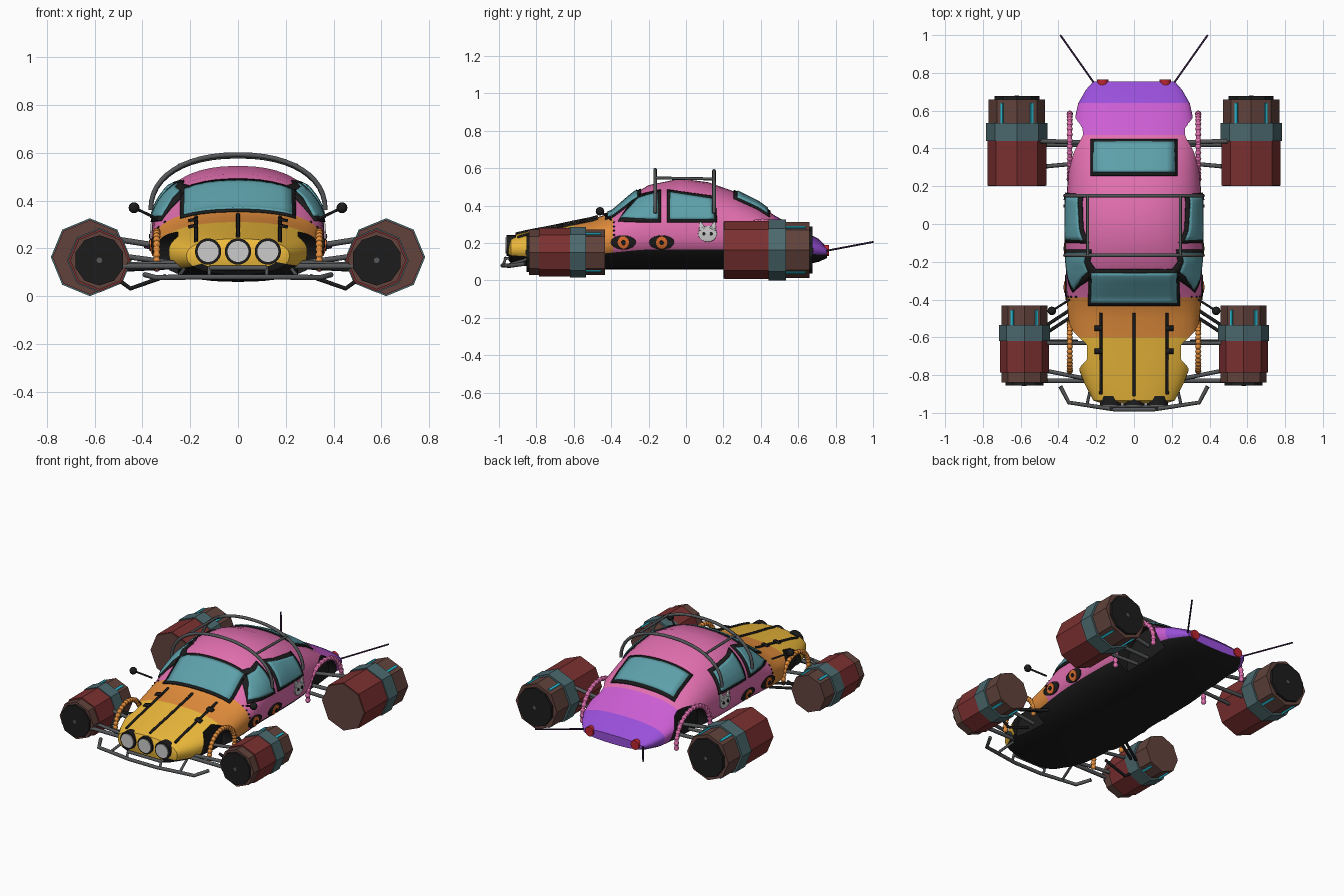
import bpy, bmesh, math
from mathutils import Vector
from mathutils.bvhtree import BVHTree

if "Cube" in bpy.data.objects:
    bpy.data.objects.remove(bpy.data.objects["Cube"])

def mat(name, *c):
    m = bpy.data.materials.new(name)
    m.diffuse_color = (*c, 1)
    m.use_nodes = True
    m.node_tree.nodes["Principled BSDF"].inputs["Base Color"].default_value = m.diffuse_color
    return m
BLACK = mat("black", .012, .012, .012); DARK = mat("dark_metal", .09, .095, .1)
YELLOW = mat("yellow", .87, .5, .045); ORANGE = mat("orange", .77, .27, .045)
PINK = mat("pink", .76, .16, .43); MAGENTA = mat("magenta", .6, .11, .65)
PURPLE = mat("purple", .32, .08, .7); GLASS = mat("glass", .11, .35, .4)
BROWN = mat("brown", .12, .055, .045); RED = mat("dark_red", .2, .03, .03)
TEAL = mat("teal", .07, .14, .155); CYAN = mat("cyan", .02, .5, .65)
LENS = mat("lens", .55, .56, .56); WHITE = mat("white", .8, .8, .8)
LAMP = mat("lamp_red", .5, .02, .03); RUST = mat("rust_orange", .8, .17, .03)

def mesh_obj(name, verts, faces, mats):
    me = bpy.data.meshes.new(name)
    me.from_pydata(verts, [], faces)
    bm = bmesh.new(); bm.from_mesh(me)
    bmesh.ops.remove_doubles(bm, verts=bm.verts, dist=1e-5)
    bmesh.ops.recalc_face_normals(bm, faces=bm.faces)
    bm.to_mesh(me); bm.free()
    for m in mats: me.materials.append(m)
    ob = bpy.data.objects.new(name, me)
    bpy.context.collection.objects.link(ob)
    return ob

def smooth(ob, a=35):
    bpy.ops.object.select_all(action='DESELECT')
    ob.select_set(True); bpy.context.view_layer.objects.active = ob
    bpy.ops.object.shade_smooth_by_angle(angle=math.radians(a))

def cyl(name, loc, r, depth, m, n=24, axis='Y', r2=None):
    rot = {'X': (0, math.pi/2, 0), 'Y': (math.pi/2, 0, 0), 'Z': (0, 0, 0)}[axis]
    bpy.ops.mesh.primitive_cone_add(vertices=n, radius1=r, radius2=r if r2 is None else r2,
                                    depth=depth, location=loc, rotation=rot)
    ob = bpy.context.object; ob.name = name
    ob.data.materials.append(m)
    if n > 10: smooth(ob)
    return ob

def ball(name, loc, r, m, n=12):
    bpy.ops.mesh.primitive_uv_sphere_add(segments=n, ring_count=max(4, n//2), radius=r, location=loc)
    ob = bpy.context.object; ob.name = name
    ob.data.materials.append(m); smooth(ob, 60)
    return ob

def tube(name, pts, r, m, mirror=False):
    for s in ((1, -1) if mirror else (1,)):
        cu = bpy.data.curves.new(name, 'CURVE'); cu.dimensions = '3D'
        cu.bevel_depth = r; cu.bevel_resolution = 2; cu.use_fill_caps = True
        sp = cu.splines.new('POLY'); sp.points.add(len(pts) - 1)
        for p, q in zip(sp.points, pts): p.co = (q[0]*s, q[1], q[2], 1)
        cu.materials.append(m)
        bpy.context.collection.objects.link(bpy.data.objects.new(name, cu))

# body shell: stations of y, half width, bottom, widest height, top
ST = [(-.95, .17, .11, .17, .215), (-.935, .215, .09, .17, .24), (-.84, .265, .075, .17, .262),
      (-.72, .31, .065, .18, .284), (-.6, .335, .06, .19, .31), (-.5, .348, .06, .2, .33),
      (-.39, .357, .06, .22, .365), (-.28, .36, .06, .24, .46), (-.2, .36, .06, .25, .51),
      (-.03, .362, .06, .25, .545), (.12, .36, .06, .25, .525), (.26, .348, .06, .25, .475),
      (.38, .337, .06, .24, .415), (.47, .327, .065, .22, .35), (.56, .313, .075, .21, .30),
      (.64, .295, .085, .19, .258), (.71, .255, .1, .17, .222), (.755, .215, .12, .155, .178)]
N = 48
spow = lambda v, p: math.copysign(abs(v)**p, v)
verts, faces = [], []
for y, w, zb, zm, zt in ST:
    for k in range(N):
        a = 2*math.pi*k/N
        e = 2/2.35
        h = zt - zm if math.sin(a) > 0 else zm - zb
        verts.append((w*spow(math.cos(a), e), y, zm + h*spow(math.sin(a), e)))
for i in range(len(ST) - 1):
    for k in range(N):
        j = (k + 1) % N
        faces.append((i*N + k, i*N + j, i*N + N + j, i*N + N + k))
faces += [tuple(range(N)), tuple(range((len(ST) - 1)*N, len(ST)*N))]
body = mesh_obj("body_shell", verts, faces, [BLACK, YELLOW, ORANGE, PINK, MAGENTA, PURPLE])
for i, f in enumerate(body.data.polygons):
    y = f.center.y
    under = i < len(faces) - 2 and N*.57 <= i % N < N*.93
    f.material_index = 0 if under else 1 + sum(y > t for t in (-.6, -.39, .47, .64))
bvh = BVHTree.FromPolygons([v.co.copy() for v in body.data.vertices],
                           [tuple(p.vertices) for p in body.data.polygons])

def drop(a, b, side, off):
    # side 0: from above at (x, y); side +-1: from the side at (y, z)
    o, d = (Vector((a, b, 2)), Vector((0, 0, -1))) if side == 0 else (Vector((2*side, a, b)), Vector((-side, 0, 0)))
    p, n = bvh.ray_cast(o, d)[:2]
    if p is None: p, n = bvh.find_nearest(o + d*1.6)[:2]
    if n.dot(d) > 0: n = -n
    return p + n*off

def patch(name, fn, side, off, m, n=10):
    vs = [drop(*fn(i/n, j/n), side, off) for i in range(n + 1) for j in range(n + 1)]
    fs = [(i*(n+1) + j, i*(n+1) + j + 1, (i+1)*(n+1) + j + 1, (i+1)*(n+1) + j) for i in range(n) for j in range(n)]
    ob = mesh_obj(name, vs, fs, [m])
    sol = ob.modifiers.new("thickness", 'SOLIDIFY'); sol.thickness = .008; sol.offset = 0
    smooth(ob)

def quad(c, grow=0):
    m = Vector((sum(p[0] for p in c)/4, sum(p[1] for p in c)/4))
    q = []
    for p in c:
        d = Vector(p) - m
        q.append(Vector(p) + Vector((math.copysign(grow, d.x), math.copysign(grow, d.y))))
    return lambda u, v: (q[0].lerp(q[1], u)).lerp(q[3].lerp(q[2], u), v)

def disc(a, b, ra, rb):
    return lambda u, v: (a + ra*u*math.cos(2*math.pi*v), b + rb*u*math.sin(2*math.pi*v))

def window(name, c, side):
    patch(name + "_frame", quad(c, .016), side, .004, BLACK)
    patch(name + "_glass", quad(c), side, .010, GLASS)

# windows
window("windshield", [(-.225, -.415), (.225, -.415), (.222, -.255), (-.222, -.255)], 0)
window("rear_window", [(-.212, .27), (.212, .27), (.212, .43), (-.212, .43)], 0)
for s in (1, -1):
    window("front_side_window", [(-.345, .33), (-.15, .325), (-.15, .465), (-.25, .435)], s)
    window("rear_side_window", [(-.085, .325), (.15, .325), (.14, .43), (-.085, .465)], s)
    # round side vents and face badge
    for y in (-.335, -.13):
        patch("vent_plate", disc(y, .205, .067, .036), s, .003, BLACK, 20)
        patch("vent_ring", disc(y, .205, .031, .031), s, .008, RUST, 16)
        patch("vent_hub", disc(y, .205, .012, .012), s, .012, BLACK, 12)
    patch("badge_face", disc(.115, .25, .05, .042), s, .004, WHITE, 20)
    for d in (-1, 1):
        patch("badge_ear", quad([(.115 + d*.046, .262), (.115 + d*.01, .28), (.115 + d*.034, .312), (.115 + d*.042, .31)]), s, .004, WHITE, 4)
        patch("badge_eye", disc(.115 + d*.02, .25, .008, .009), s, .009, BLACK, 10)
    # rivet line between the doors
    for k in range(6):
        ball("door_rivet", drop(-.385, .2 + k*.022, s, 0), .006, BLACK, 6)
    # hood latches
    for y in (-.55, -.67):
        patch("hood_latch", quad([(s*.165, y-.014), (s*.205, y-.014), (s*.205, y+.014), (s*.165, y+.014)]), 0, .014, BLACK, 2)
# hood straps
for x, y0 in ((0, -.91), (.175, -.9), (-.175, -.9)):
    tube("hood_strap", [drop(x, y0 + (-.47 - y0)*k/10, 0, .003) for k in range(11)], .008, BLACK)

# wheel arches cut out of the body, with beaded lips
for y, z, r, m in ((-.65, .14, .13, ORANGE), (.41, .14, .175, PINK)):
    for s in (1, -1):
        c = cyl("arch_cutter", (s*.4, y, z), r, .3, BLACK, 32, 'X')
        mod = body.modifiers.new("arch", 'BOOLEAN'); mod.object = c; mod.operation = 'DIFFERENCE'; mod.solver = 'EXACT'
        bpy.context.view_layer.objects.active = body
        bpy.ops.object.modifier_apply(modifier=mod.name)
        bpy.data.objects.remove(c)
    arc = [(.34, y + r*math.cos(t), z + r*math.sin(t)) for t in [math.pi*(-.04 + 1.08*k/18) for k in range(19)]]
    tube("arch_lip", arc, .012, m, True)
    for p in arc:
        for s in (1, -1): ball("arch_bead", (s*p[0], p[1], p[2]), .0165, m, 8)
smooth(body)

# barrel wheels: sections of y start, y end, radius, material
def barrel(name, x, z, secs, cap, stripe, r):
    for s in (1, -1):
        for y0, y1, rad, m in secs:
            cyl(name + "_band", (s*x, (y0+y1)/2, z), rad, y1 - y0, m, 8)
        cyl(name + "_cap", (s*x, cap[0], z), cap[1], .018, BLACK, 10)
        cyl(name + "_hub", (s*x, cap[0], z), .012, .026, DARK, 8)
        for a in (33, -33, 147, -147):
            t = math.radians(a)
            bpy.ops.mesh.primitive_cube_add(size=1, rotation=(0, t, 0), location=(
                s*x + r*math.sin(t), sum(stripe)/2, z + r*math.cos(t)))
            ob = bpy.context.object; ob.name = name + "_stripe"
            ob.scale = (.014, stripe[1] - stripe[0], .02); ob.data.materials.append(CYAN)
barrel("front_wheel", .58, .15, [(-.84, -.785, .122, BROWN), (-.785, -.62, .13, RED), (-.62, -.535, .135, TEAL),
       (-.535, -.432, .122, BROWN)], (-.845, .105), (-.535, -.455), .113)
barrel("rear_wheel", .62, .163, [(.2, .28, .152, BROWN), (.205, .44, .156, RED), (.44, .535, .163, TEAL),
       (.535, .66, .15, BROWN)], (.668, .125), (.535, .64), .139)

# suspension arms
tube("front_axle_bar", [(-.5, -.83, .125), (.5, -.83, .125)], .012, DARK)
for pts, r, m in (([(.5, -.77, .13), (.25, -.82, .14)], .011, DARK),
                  ([(.5, -.63, .17), (.2, -.63, .13)], .011, DARK),
                  ([(.5, -.6, .13), (.3, -.47, .13)], .009, BLACK),
                  ([(.5, -.56, .11), (.3, -.43, .12)], .009, BLACK),
                  ([(.53, -.62, .09), (.45, -.62, .032), (.3, -.62, .085)], .009, BLACK),
                  ([(.52, .44, .24), (.2, .43, .19)], .012, DARK),
                  ([(.52, .42, .13), (.2, .42, .12)], .012, DARK),
                  ([(.52, .3, .13), (.2, .33, .12)], .011, DARK)):
    tube("suspension_arm", pts, r, m, True)

# front bumper
half = [(.39, -.86, .09), (.345, -.945, .078), (.2, -.967, .08), (.1, -.982, .08)]
tube("bumper", half + [(-x, y, z) for x, y, z in reversed(half)], .011, DARK)
tube("bumper_upper_bar", [(-.12, -.965, .118), (.12, -.965, .118)], .01, DARK)
tube("bumper_bracket", [(.12, -.978, .08), (.12, -.965, .118), (.12, -.9, .12)], .008, DARK, True)
tube("bumper_stay", [(.25, -.96, .08), (.22, -.83, .12)], .008, DARK, True)

# headlights
for x in (-.125, 0, .125):
    cyl("headlight_rim", (x, -.935, .187), .055, .05, BLACK, 24)
    cyl("headlight_lens", (x, -.945, .187), .044, .042, LENS, 24)

# roll hoops and roof rails
for y, top in ((-.165, .602), (.15, .596)):
    tube("roll_hoop", [(.365*spow(math.cos(t), .9), y, .36 + (top - .37)*spow(math.sin(t), .9))
                       for t in [math.pi*k/24 for k in range(25)]], .01, DARK)
tube("roof_rail", [(.245, -.165, .548), (.245, .15, .543)], .008, DARK, True)

# mirrors, antennas, tail lights
tube("mirror_stalk", [(.34, -.4, .325), (.435, -.46, .37)], .006, BLACK, True)
tube("antenna", [(.2, .73, .155), (.39, 1.0, .206)], .005, mat("antenna_violet", .04, .015, .06), True)
for s in (1, -1):
    ball("mirror", (s*.435, -.46, .37), .023, BLACK)
    cyl("tail_light", (s*.165, .75, .16), .03, .03, LAMP, 16)
